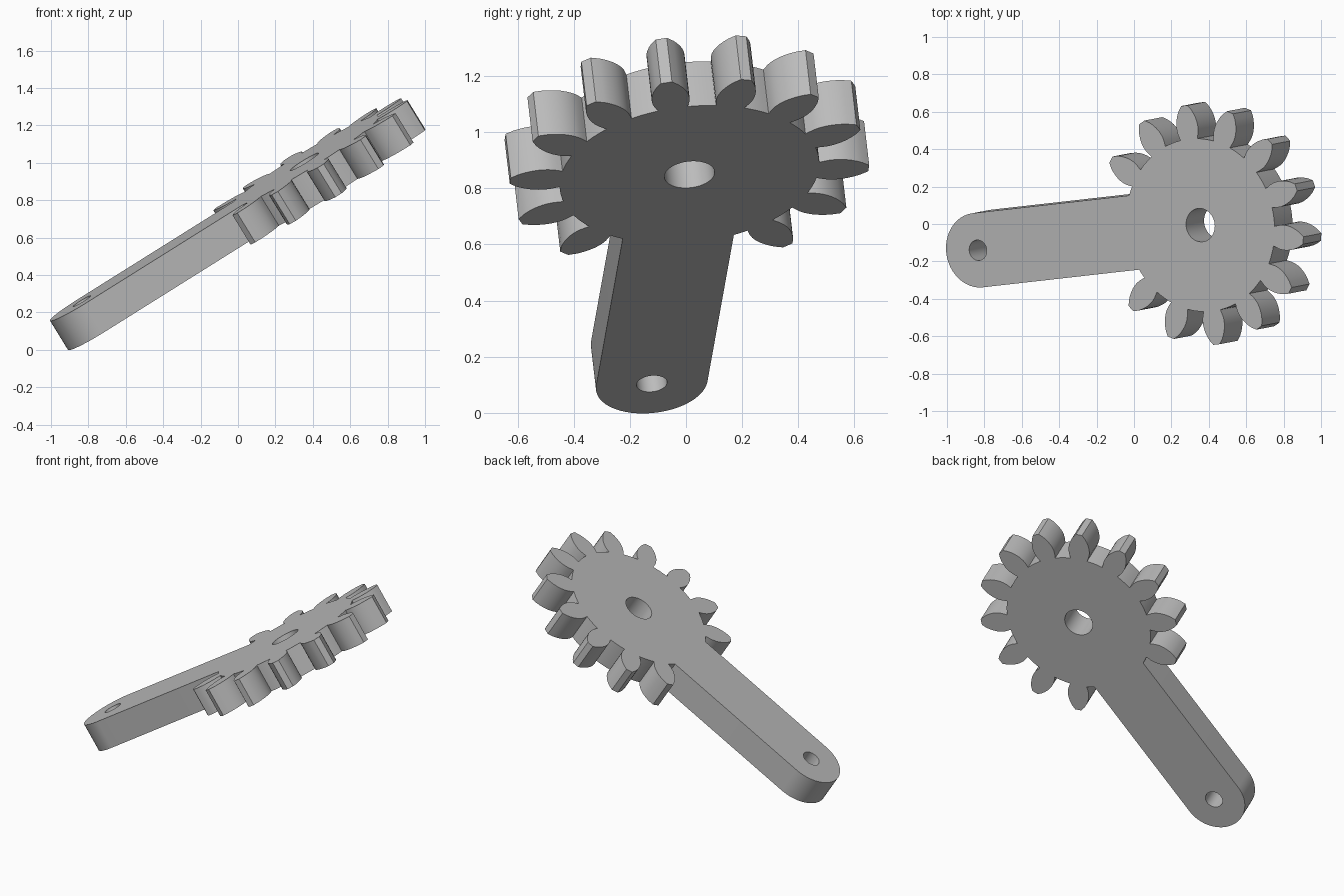
import bpy
import bmesh
from math import sin, cos, pi, asin, sqrt, radians
from mathutils import Vector, Matrix

cube = bpy.data.objects.get("Cube")
if cube:
    bpy.data.objects.remove(cube)

# Main dimensions
TEETH = 14
ROOT_R = 0.465
THICK = 0.185
ARM_LEN, ARM_R = 1.41, 0.2
BORE_R, PIN_R = 0.09, 0.055
# Tooth flank: radius, half width
FLANK = [(0.465, 0.053), (0.48, 0.058), (0.5, 0.064), (0.52, 0.067),
         (0.54, 0.067), (0.56, 0.0645), (0.58, 0.059), (0.6, 0.051),
         (0.62, 0.04), (0.645, 0.02)]


def arc(cx, r, a0, a1, n):
    return [(cx + r * cos(a0 + (a1 - a0) * i / n),
             r * sin(a0 + (a1 - a0) * i / n)) for i in range(n + 1)]


def tooth(angle):
    side = [(sqrt(r * r - w * w), w) for r, w in FLANK]
    pts = [(x, -w) for x, w in side] + side[::-1]
    return [(x * cos(angle) - y * sin(angle),
             x * sin(angle) + y * cos(angle)) for x, y in pts]


# Outline: toothed sector, then the round-ended arm in place of two teeth
pitch = 2 * pi / TEETH
half = asin(FLANK[0][1] / ROOT_R)
junction = pi - asin(ARM_R / ROOT_R)
count = TEETH - 2
first = -(count - 1) / 2 * pitch
outline = arc(0, ROOT_R, -junction, first - half, 4)[:-1]
for i in range(count):
    a = first + i * pitch
    outline += tooth(a)
    if i < count - 1:
        outline += arc(0, ROOT_R, a + half, a + pitch - half, 5)[1:-1]
outline += arc(0, ROOT_R, -first + half, junction, 4)[1:]
outline += arc(-ARM_LEN, ARM_R, pi / 2, 3 * pi / 2, 32)

# Bore and pin hole
bore = arc(0, BORE_R, 0, 2 * pi, 48)[:-1]
pin_hole = arc(-ARM_LEN, PIN_R, 0, 2 * pi, 36)[:-1]

# Filled, extruded profile
curve = bpy.data.curves.new("gear_arm_profile", "CURVE")
curve.dimensions = "2D"
curve.fill_mode = "BOTH"
curve.extrude = THICK / 2
for loop in (outline, bore, pin_hole):
    spline = curve.splines.new("POLY")
    spline.points.add(len(loop) - 1)
    for p, (x, y) in zip(spline.points, loop):
        p.co = (x, y, 0, 1)
    spline.use_cyclic_u = True
profile = bpy.data.objects.new("gear_arm_profile", curve)
bpy.context.collection.objects.link(profile)
bpy.context.view_layer.update()
depsgraph = bpy.context.evaluated_depsgraph_get()
mesh = bpy.data.meshes.new_from_object(profile.evaluated_get(depsgraph))
bpy.data.objects.remove(profile)

# Weld caps to walls
bm = bmesh.new()
bm.from_mesh(mesh)
bmesh.ops.remove_doubles(bm, verts=bm.verts, dist=0.0001)
bmesh.ops.recalc_face_normals(bm, faces=bm.faces)
bm.to_mesh(mesh)
bm.free()

# Tilt the plate: arm axis, width axis and plate normal
n = Vector((-0.52, -0.1, 0.848)).normalized()
u = Vector((0.841, 0.095, 0))
u.z = -(n.x * u.x + n.y * u.y) / n.z
u.normalize()
v = n.cross(u)
centre = Vector((0.355, -0.006, 1.006)) - n * THICK / 2
frame = Matrix((u, v, n)).transposed().to_4x4()
mesh.transform(Matrix.Translation(centre) @ frame)

gear = bpy.data.objects.new("gear_with_arm", mesh)
bpy.context.collection.objects.link(gear)

# Plain grey
grey = bpy.data.materials.new("plain_grey")
grey.use_nodes = True
colour = (0.5, 0.5, 0.5, 1)
grey.diffuse_color = colour
grey.node_tree.nodes["Principled BSDF"].inputs["Base Color"].default_value = colour
mesh.materials.clear()
mesh.materials.append(grey)

bpy.ops.object.select_all(action="DESELECT")
gear.select_set(True)
bpy.context.view_layer.objects.active = gear
bpy.ops.object.shade_smooth_by_angle(angle=radians(30))
